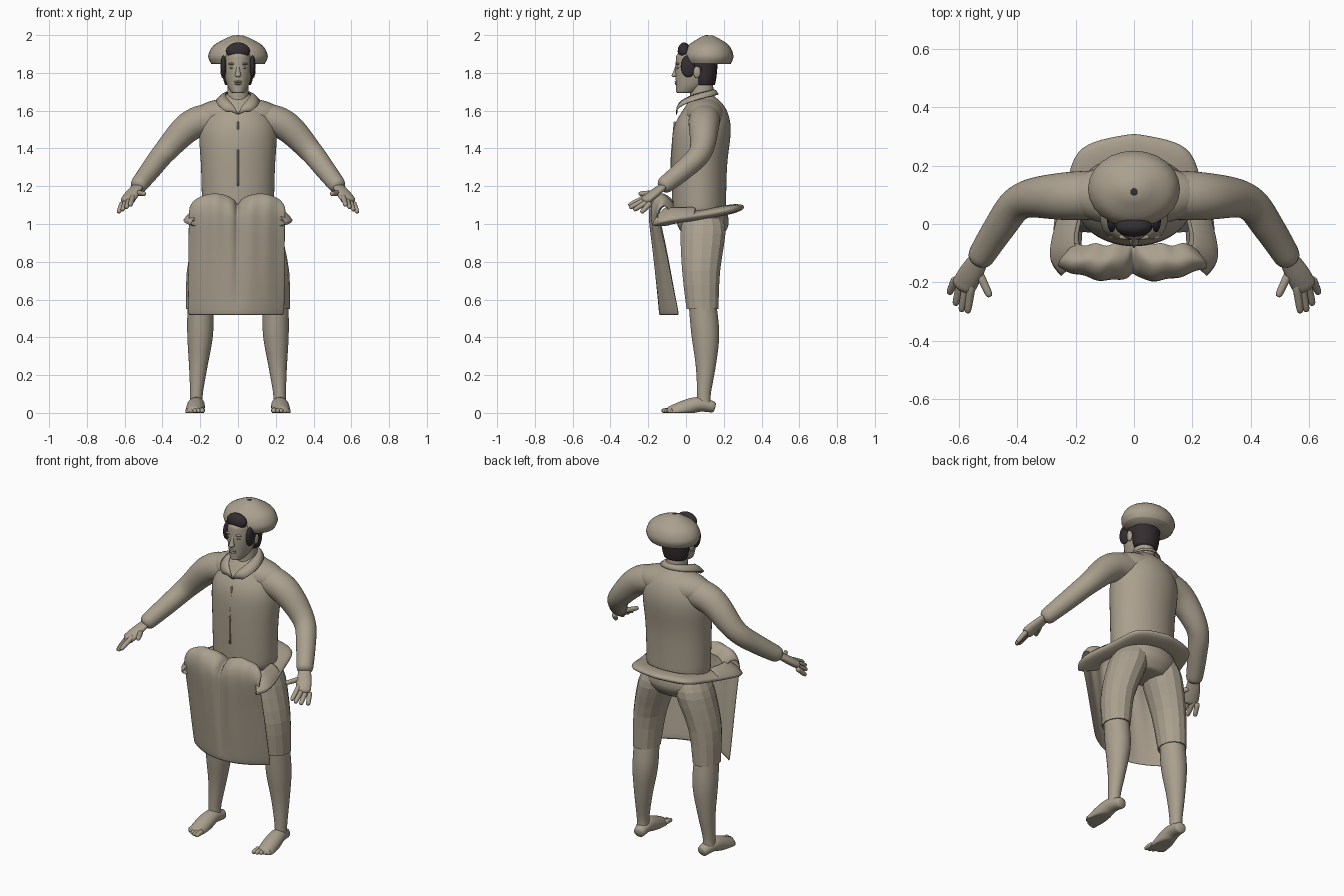
import bpy, bmesh, math
from mathutils import Vector

if "Cube" in bpy.data.objects:
    bpy.data.objects.remove(bpy.data.objects["Cube"])


def material(name, rgb):
    mat = bpy.data.materials.new(name)
    mat.use_nodes = True
    mat.diffuse_color = (*rgb, 1)
    mat.node_tree.nodes["Principled BSDF"].inputs["Base Color"].default_value = (*rgb, 1)
    return mat


CLAY = material("warm_clay", (.4, .35, .27))
DARK = material("dark_hair", (.035, .027, .03))
SIDE, DEPTH, UP = Vector((1, 0, 0)), Vector((0, 1, 0)), Vector((0, 0, 1))


def finish(name, bm, mat=CLAY, mirror=False, smooth=True, subsurf=0, thickness=0):
    bmesh.ops.recalc_face_normals(bm, faces=bm.faces)
    mesh = bpy.data.meshes.new(name)
    bm.to_mesh(mesh)
    bm.free()
    mesh.materials.append(mat)
    for polygon in mesh.polygons:
        polygon.use_smooth = smooth
    obj = bpy.data.objects.new(name, mesh)
    bpy.context.collection.objects.link(obj)
    if mirror:
        obj.modifiers.new("mirror", "MIRROR")
    if thickness:
        solid = obj.modifiers.new("thickness", "SOLIDIFY")
        solid.thickness, solid.offset = thickness, 0
    if subsurf:
        rounding = obj.modifiers.new("rounding", "SUBSURF")
        rounding.levels = rounding.render_levels = subsurf


def curve_through(points, steps=4):
    """Smooth curve through a few points of any dimension."""
    pts = [Vector(p) for p in points]
    pts = [pts[0], *pts, pts[-1]]
    result = []
    for before, start, end, after in zip(pts, pts[1:], pts[2:], pts[3:]):
        for step in range(steps):
            t = step / steps
            leave, arrive = (end - before) / 2, (after - start) / 2
            result.append(start + leave * t + (3 * (end - start) - 2 * leave - arrive) * t ** 2
                          + (2 * (start - end) + leave + arrive) * t ** 3)
    return result + [pts[-1]]


def sheet(name, rows, closed=False, **options):
    """Skin rows of points; closed rows are capped as well."""
    bm = bmesh.new()
    grid = [[bm.verts.new(p) for p in row] for row in rows]
    count = len(grid[0])
    for row, following in zip(grid, grid[1:]):
        for i in range(count if closed else count - 1):
            j = (i + 1) % count
            bm.faces.new((row[i], row[j], following[j], following[i]))
    if closed:
        bm.faces.new(grid[0])
        bm.faces.new(grid[-1])
    finish(name, bm, **options)


def limb(name, *points, flat=1, level=False, tip=.4, sides=20, steps=4, **options):
    """Rounded tube through (x, y, z, radius) points, with level or square-cut rings."""
    path = curve_through(points, steps)
    centres = [p.to_3d() for p in path]
    radii = [p.w for p in path]
    heading = (centres[-1] - centres[-2]).normalized()
    centres.append(centres[-1] + heading * radii[-1] * tip)
    radii.append(radii[-1] / 2)
    rows = []
    for k, (centre, radius) in enumerate(zip(centres, radii)):
        across, over = SIDE, DEPTH
        if not level:
            tangent = centres[min(k + 1, len(centres) - 1)] - centres[max(k - 1, 0)]
            across = tangent.cross(UP).normalized()
            over = across.cross(tangent).normalized()
        row = []
        for i in range(sides):
            angle = math.tau * i / sides
            point = centre + radius * (across * math.cos(angle) + over * flat * math.sin(angle))
            point.z = max(point.z, 0)
            row.append(point)
        rows.append(row)
    sheet(name, rows, closed=True, **options)


def ball(name, centre, size, **options):
    bm = bmesh.new()
    bmesh.ops.create_uvsphere(bm, u_segments=24, v_segments=14, radius=1)
    for vert in bm.verts:
        vert.co = Vector(centre) + Vector(a * b for a, b in zip(vert.co, size))
    finish(name, bm, **options)


def digit(name, base, tip, radius):
    """A finger or toe."""
    limb(name, (*base, radius), (*tip, radius * .8), sides=10, steps=3, mirror=True, subsurf=1)


# Shirt
limb("shirt_body", (0, .07, 1.03, .19), (0, .07, 1.3, .197), (0, .085, 1.5, .205),
     (0, .1, 1.61, .15), (0, .095, 1.67, .085), flat=.75, level=True, sides=28, subsurf=1)
ball("shoulder_yoke", (0, .1, 1.575), (.24, .108, .095))
limb("sleeve", (.08, .1, 1.56, .085), (.24, .095, 1.53, .083), (.385, .08, 1.385, .063),
     (.46, -.01, 1.29, .055), (.53, -.12, 1.2, .046), mirror=True, subsurf=1)
limb("button_placket", (0, -.075, 1.2, .005), (0, -.076, 1.35, .005), (0, -.06, 1.54, .005),
     level=True, sides=8)

# Pointed collar, wrapped around the neck from the front opening
upper, lower = [], []
for i in range(13):
    turn = math.pi * i / 12
    rise = math.sin(turn / 2)
    upper.append((.066 * math.sin(turn), .05 - .1 * math.cos(turn), 1.58 + .13 * rise ** .6))
    lower.append((.065 * (1 - i / 12) + .08 * math.sin(turn), .06 - .11 * math.cos(turn),
                  1.595 + .09 * rise))
middle = [Vector(a).lerp(b, .5) + UP * .006 for a, b in zip(upper, lower)]
sheet("collar", [upper, middle, lower], mirror=True, thickness=.006)

# Hands
limb("palm", (.53, -.12, 1.2, .034), (.56, -.17, 1.16, .042), (.585, -.215, 1.125, .043),
     flat=.55, mirror=True, subsurf=1)
digit("thumb", (.535, -.16, 1.165), (.495, -.245, 1.16), .0165)
for i, finger in enumerate(("index", "middle", "ring", "little")):
    share = i / 3
    base = Vector((.555, -.2, 1.15)).lerp((.61, -.185, 1.115), share)
    tip = Vector((.57, -.3, 1.1)).lerp((.632, -.235, 1.063), share)
    digit(finger + "_finger", base, tip - DEPTH * .02 * math.sin(math.pi * share), .016)

# Knee breeches, lightly faceted
limb("breeches_hips", (0, .09, .925, .13), (0, .09, .99, .19), (0, .085, 1.06, .19),
     flat=.72, level=True, subsurf=1)
limb("breeches_leg", (.2, .087, .55, .074), (.183, .08, .75, .088), (.125, .09, .95, .104),
     (.1, .09, 1.03, .09), flat=1.17, level=True, sides=14, steps=3, smooth=False, mirror=True)

# Lower legs and feet
limb("shin", (.2, .085, .6, .068), (.2, .102, .42, .07), (.21, .105, .25, .05),
     (.22, .095, .1, .034), (.22, .095, .04, .036), flat=1.08, level=True, mirror=True, subsurf=1)
limb("foot", (.21, .155, .028, .032), (.22, .07, .045, .044), (.225, 0, .025, .05),
     (.23, -.08, -.01, .05), flat=.9, mirror=True, subsurf=1)
for i in range(5):
    across = .19 + .019 * i
    digit("toe", (across, -.07, .014), (across, .003 * i * i - .125, .01), .017 - .001 * i)

# Apron draped in two lobes
profile = curve_through(((-.07, 1.12), (-.14, 1.16), (-.2, 1.08), (-.18, .85), (-.14, .515)))
apron = []
for k, (y, z) in enumerate(profile):
    down = k / (len(profile) - 1)
    gather = 1 - down ** 2
    half_width = .2 + .055 * min(1, 3 * down)
    row = []
    for i in range(41):
        u = i / 20 - 1
        dip = gather * (1 - abs(math.sin(math.pi * u)) ** .5)
        notch = .055 * dip if abs(u) < .5 else 0
        fold = .005 * gather * math.sin(17 * u)
        drop = .07 * dip if z > 1.05 else 0
        row.append((u * half_width - .01 * down, y + notch + fold + .105 * down * u * u, z - drop))
    apron.append(row)
sheet("apron", apron, thickness=.006, subsurf=1)

# Turned-out waist roll running round the back to the apron
rim = curve_through(((.25, -.18, 1), (.29, -.1, 1.02), (.24, .1, 1.05), (.18, .26, 1.08),
                     (0, .31, 1.09)))
waist = Vector((0, .06, 1.12))


def roll_row(inward, lift):
    return [p.lerp(waist, inward) + UP * lift for p in rim]


sheet("waist_roll", [roll_row(.35, 0), roll_row(.15, .01), roll_row(0, .01), roll_row(0, -.01),
                     roll_row(.15, -.03), roll_row(.35, -.05)],
      mirror=True, thickness=.005, subsurf=1)

# Cloth rising from the roll to the apron top at each side
flap_edge = rim[:8]
flap_top = [p.lerp(waist, .3) for p in flap_edge]
for point in flap_top:
    point.z = 1.09
flap_fold = [a.lerp(b, .4) + UP * .015 for a, b in zip(flap_edge, flap_top)]
sheet("side_flap", [flap_edge, flap_fold, flap_top], mirror=True, thickness=.006, subsurf=1)

# Neck and head
limb("neck", (0, .09, 1.62, .062), (0, .08, 1.78, .052), flat=1.1, level=True)
limb("head", (0, -.005, 1.692, .034), (0, .03, 1.74, .06), (0, .05, 1.82, .077),
     (0, .05, 1.9, .073), flat=1.4, level=True, sides=24, subsurf=1)
limb("nose", (0, -.045, 1.85, .008), (0, -.055, 1.81, .011), (0, -.06, 1.785, .017),
     level=True, sides=12)
for lip, height in (("upper_lip", 1.753), ("lower_lip", 1.742)):
    ball(lip, (0, -.05, height), (.02, .01, .006))
ball("eyelid", (.03, -.042, 1.827), (.014, .008, .006), mirror=True)
ball("brow", (.03, -.044, 1.848), (.022, .009, .006), mirror=True)
ball("ear", (.08, .058, 1.805), (.012, .02, .033), mirror=True)

# Hair
ball("hair_cap", (0, .06, 1.85), (.088, .092, .1), mat=DARK)
ball("fringe", (0, -.01, 1.915), (.063, .034, .046), mat=DARK)
limb("hair_back", (0, .1, 1.735, .068), (0, .1, 1.78, .08), (0, .105, 1.88, .085),
     flat=.77, level=True, mat=DARK)
ball("side_lock", (.076, .012, 1.835), (.016, .04, .058), mat=DARK, mirror=True)

# Soft cap with a small crown spot
limb("cap", (0, .12, 1.848, .142), (0, .12, 1.89, .158), (0, .12, 1.945, .13),
     (0, .12, 1.985, .06), flat=.83, level=True, tip=.2, sides=24)
ball("crown_spot", (0, .11, 1.994), (.015, .015, .006), mat=DARK)
